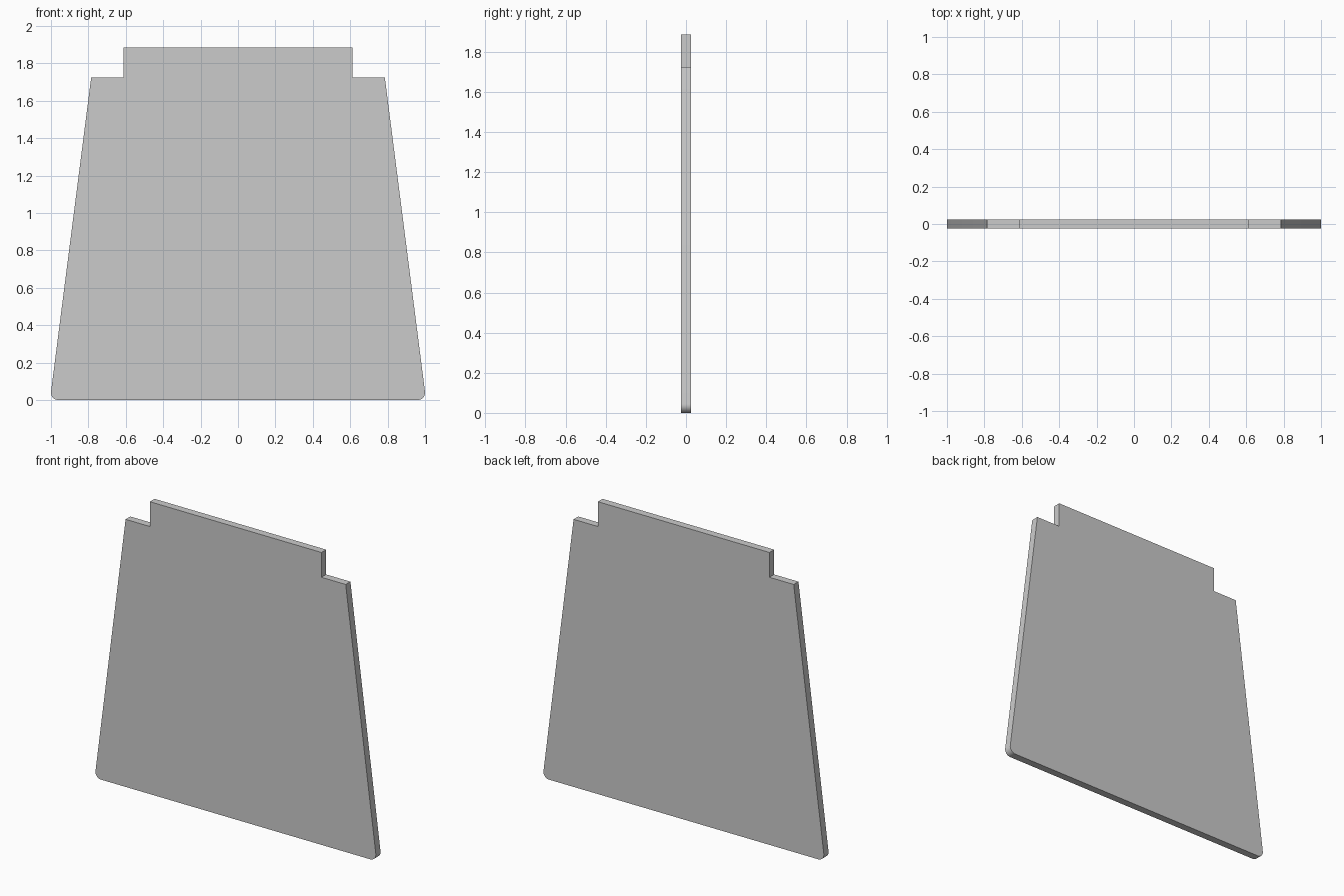
import bpy, bmesh
from math import radians, cos, sin

if "Cube" in bpy.data.objects:
    bpy.data.objects.remove(bpy.data.objects["Cube"])

THICK = 0.048
R = 0.04          # bottom corner radius
STEPS = 10

# Right half outline: rounded bottom corner, slanted side, stepped shoulder, top tab
half = []
for i in range(STEPS + 1):
    a = radians(-90 + (90 + 7.28) * i / STEPS)
    half.append((1 - R + R * cos(a), R + R * sin(a)))
half += [(0.785, 1.725), (0.612, 1.725), (0.612, 1.885)]
outline = half + [(-x, z) for x, z in reversed(half)]

# Flat panel extruded through its thickness
bm = bmesh.new()
face = bm.faces.new([bm.verts.new((x, -THICK / 2, z)) for x, z in outline])
ext = bmesh.ops.extrude_face_region(bm, geom=[face], use_keep_orig=True)
moved = [g for g in ext["geom"] if isinstance(g, bmesh.types.BMVert)]
bmesh.ops.translate(bm, verts=moved, vec=(0, THICK, 0))
bmesh.ops.recalc_face_normals(bm, faces=bm.faces)
mesh = bpy.data.meshes.new("tapered_panel")
bm.to_mesh(mesh)
bm.free()

panel = bpy.data.objects.new("tapered_panel", mesh)
bpy.context.collection.objects.link(panel)
bpy.context.view_layer.objects.active = panel
panel.select_set(True)
bpy.ops.object.shade_smooth_by_angle(angle=radians(30))
